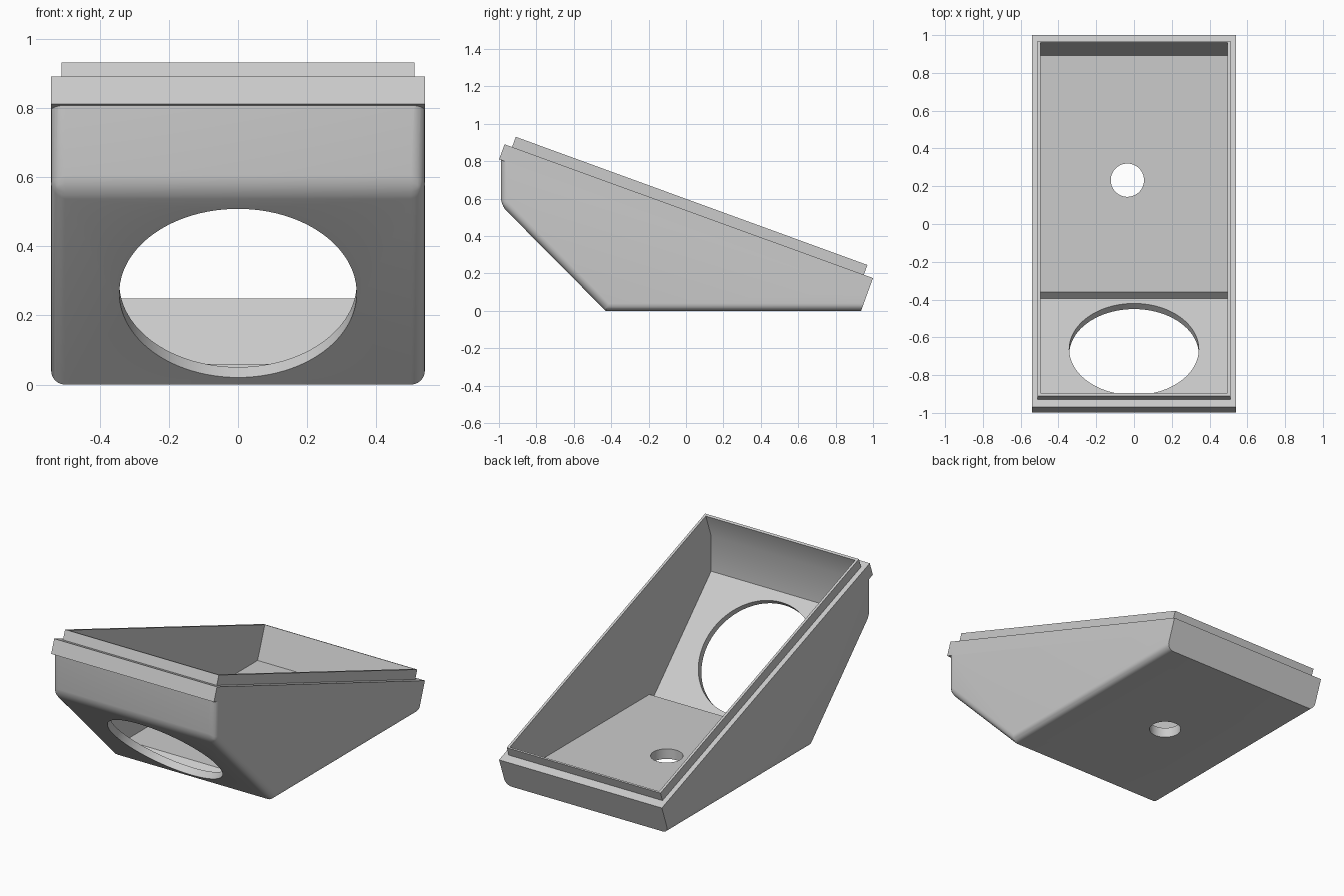
import bpy, bmesh, math
from mathutils import Matrix, Vector

cube = bpy.data.objects.get("Cube")
if cube:
    bpy.data.objects.remove(cube, do_unlink=True)

TILT = math.radians(20)                       # slope of the open rim
UP = Vector((math.sin(TILT), math.cos(TILT)))  # rim normal in (y, z)

grey = bpy.data.materials.new("plain_grey")
grey.use_nodes = True
colour = (0.6, 0.6, 0.6, 1)
grey.diffuse_color = colour
grey.node_tree.nodes["Principled BSDF"].inputs["Base Color"].default_value = colour


def make_object(name, bm):
    bmesh.ops.recalc_face_normals(bm, faces=bm.faces)
    mesh = bpy.data.meshes.new(name)
    bm.to_mesh(mesh)
    bm.free()
    mesh.materials.append(grey)
    obj = bpy.data.objects.new(name, mesh)
    bpy.context.collection.objects.link(obj)
    return obj


def prism(name, profile, half_width, round_to=0, radius=0.04):
    """Extrude a (y, z) profile across x; round the first few side edges."""
    bm = bmesh.new()
    right, left = [[bm.verts.new((s * half_width, y, z)) for y, z in profile]
                   for s in (-1, 1)]
    bm.faces.new(right)
    bm.faces.new(left[::-1])
    n = len(profile)
    for i in range(n):
        j = (i + 1) % n
        bm.faces.new((right[i], left[i], left[j], right[j]))
    if round_to:
        edges = [bm.edges.get((side[i], side[i + 1]))
                 for side in (right, left) for i in range(round_to)]
        edges.append(bm.edges.get((right[1], left[1])))
        bmesh.ops.bevel(bm, geom=edges, offset=radius, segments=6,
                        profile=0.5, affect='EDGES', clamp_overlap=True)
    return make_object(name, bm)


def cylinder(name, radius, centre, tilt):
    bm = bmesh.new()
    matrix = Matrix.Translation(centre) @ Matrix.Rotation(tilt, 4, 'X')
    bmesh.ops.create_cone(bm, cap_ends=True, segments=96, radius1=radius,
                          radius2=radius, depth=0.24, matrix=matrix)
    return make_object(name, bm)


def combine(target, other, operation):
    mod = target.modifiers.new(operation.lower(), 'BOOLEAN')
    mod.operation = operation
    mod.solver = 'EXACT'
    mod.object = other
    bpy.context.view_layer.objects.active = target
    bpy.ops.object.modifier_apply(modifier=mod.name)
    bpy.data.objects.remove(other, do_unlink=True)


# Outer shell with rounded lower sides
rim_front, rim_back = Vector((-0.97, 0.89)), Vector((1.0, 0.175))
back_bottom = rim_back - UP * (rim_back.y / UP.y)
housing = prism("housing", [(-0.99, 0.82), (-0.99, 0.565), (-0.43, 0),
                            back_bottom, rim_back - UP * 0.04], 0.54, round_to=3)

# Square flange around the sloping top
flange = prism("flange", [rim_front, rim_front - UP * 0.085,
                          rim_back - UP * 0.085, rim_back], 0.54)
combine(housing, flange, 'UNION')

# Narrow raised lip inside the flange
lip_front, lip_back = Vector((-0.91, 0.93)), Vector((0.97, 0.245))
lip = prism("lip", [lip_front, lip_front - UP * 0.1,
                    lip_back - UP * 0.1, lip_back], 0.51)
combine(housing, lip, 'UNION')

# Hollow interior with a small groove where floor and slope meet
inner_front, inner_back = Vector((-0.895, 0.924)), Vector((0.961, 0.248))
floor = 0.06
cavity = prism("cavity", [inner_front + UP * 0.1, inner_front - UP * 0.145,
                          (-0.945, 0.575), (-0.395, 0.025), (-0.36, floor),
                          inner_back - UP * ((inner_back.y - floor) / UP.y),
                          inner_back + UP * 0.1], 0.495)
combine(housing, cavity, 'DIFFERENCE')

# Large round opening in the slope and small hole in the floor
combine(housing, cylinder("slope_opening", 0.343, (0, -0.693, 0.263),
                          -math.pi / 4), 'DIFFERENCE')
combine(housing, cylinder("floor_hole", 0.088, (-0.035, 0.232, 0.03), 0),
        'DIFFERENCE')

bpy.ops.object.select_all(action='DESELECT')
housing.select_set(True)
bpy.context.view_layer.objects.active = housing
bpy.ops.object.shade_smooth_by_angle(angle=math.radians(25))
